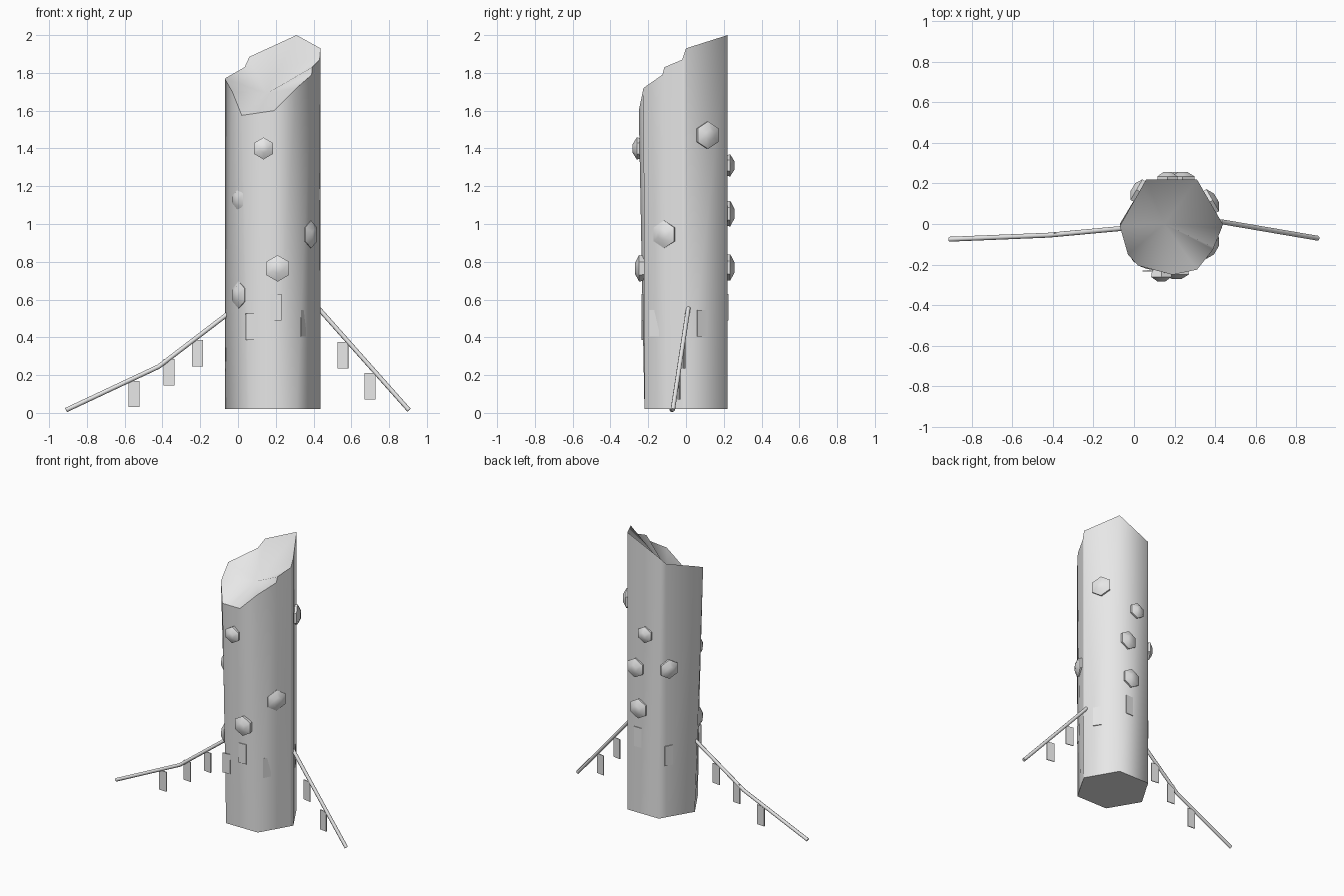
import bpy, bmesh, math
from mathutils import Vector, Matrix

if "Cube" in bpy.data.objects:
    bpy.data.objects.remove(bpy.data.objects["Cube"], do_unlink=True)

grey = bpy.data.materials.new("pale_grey")
grey.use_nodes = True
grey.diffuse_color = (0.8, 0.8, 0.8, 1)
grey.node_tree.nodes["Principled BSDF"].inputs["Base Color"].default_value = (0.8, 0.8, 0.8, 1)

CENTRE = Vector((0.185, 0, 0))
APOTHEM = 0.22
FLOOR = 0.02


def finish(name, bm, smooth_angle=None):
    """Turn a bmesh into a coloured object."""
    bmesh.ops.recalc_face_normals(bm, faces=bm.faces)
    mesh = bpy.data.meshes.new(name)
    bm.to_mesh(mesh)
    bm.free()
    mesh.materials.append(grey)
    obj = bpy.data.objects.new(name, mesh)
    bpy.context.collection.objects.link(obj)
    if smooth_angle:
        bpy.ops.object.select_all(action='DESELECT')
        obj.select_set(True)
        bpy.context.view_layer.objects.active = obj
        bpy.ops.object.shade_smooth_by_angle(angle=math.radians(smooth_angle))
    return obj


def side_frame(side, along, z, out=0.0):
    """Matrix on a trunk side: local x runs sideways, y up, z outward."""
    a = math.radians(side)
    n = Vector((math.cos(a), math.sin(a), 0))
    t = Vector((-n.y, n.x, 0))
    # the front sides lean outward a little with height
    lean = 0.019 * z if side == -90 else 0.0
    p = CENTRE + n * (APOTHEM + lean + out) + t * along + Vector((0, 0, z))
    return Matrix.Translation(p) @ Matrix((t, (0, 0, 1), n)).transposed().to_4x4()


# Trunk: broken rim above a six-sided foot; each rim point has its foot point
rim = [(0.437, 0, 1.93), (0.31, 0.22, 2.0), (0.06, 0.22, 1.885), (0.035, 0.175, 1.83),
       (-0.07, -0.01, 1.77), (-0.03, -0.15, 1.70), (0.02, -0.205, 1.575),
       (0.19, -0.25, 1.60), (0.31, -0.225, 1.72), (0.39, -0.125, 1.79),
       (0.393, -0.115, 1.83), (0.432, -0.02, 1.87)]
foot = [(0.437, 0), (0.31, 0.22), (0.06, 0.22), (0.035, 0.175), (-0.07, 0), (0.01, -0.135),
        (0.06, -0.22), (0.19, -0.22), (0.31, -0.22), (0.372, -0.115), (0.378, -0.105), (0.427, -0.02)]
bm = bmesh.new()
top = [bm.verts.new(p) for p in rim]
low = [bm.verts.new((x, y, FLOOR)) for x, y in foot]
hollow = bm.verts.new((0.15, 0.0, 1.69))
for i in range(len(rim)):
    j = (i + 1) % len(rim)
    bm.faces.new((low[i], low[j], top[j], top[i]))
    bm.faces.new((top[i], top[j], hollow))
bm.faces.new(low)
finish("trunk", bm, 62)

# Knobs: shallow six-sided caps given as (side angle, sideways offset, height, radius)
knobs = [(-90, -0.05, 1.40, 0.058), (-90, 0.025, 0.765, 0.07),
         (-150, 0.04, 1.13, 0.07), (-150, 0.04, 0.625, 0.072),
         (-30, 0.0, 0.945, 0.073), (30, 0.0, 1.47, 0.073),
         (90, 0.02, 1.31, 0.058), (90, -0.055, 1.055, 0.068),
         (90, -0.03, 0.77, 0.07), (150, -0.06, 1.08, 0.068)]
for side, along, z, r in knobs:
    bm = bmesh.new()
    rings = []
    for radius, depth in ((r * 0.92, -0.02), (r, 0.014), (r * 0.4, 0.036)):
        rings.append([bm.verts.new((radius * math.sin(k * math.pi / 3),
                                    radius * math.cos(k * math.pi / 3), depth)) for k in range(6)])
    for a, b in zip(rings, rings[1:]):
        for k in range(6):
            bm.faces.new((a[k], a[(k + 1) % 6], b[(k + 1) % 6], b[k]))
    bm.faces.new(rings[0])
    bm.faces.new(rings[-1])
    bm.transform(side_frame(side, along, z))
    finish("knob", bm, 50)


# Ropes: thin poles running from the trunk to the ground
def rope(name, points, radius=0.012, sides=8):
    bm = bmesh.new()
    pts = [Vector(p) for p in points]
    rings = []
    for i, p in enumerate(pts):
        d = (pts[min(i + 1, len(pts) - 1)] - pts[max(i - 1, 0)]).normalized()
        m = Matrix.Translation(p) @ d.to_track_quat('Z', 'Y').to_matrix().to_4x4()
        rings.append([bm.verts.new(m @ Vector((radius * math.cos(k * math.tau / sides),
                                               radius * math.sin(k * math.tau / sides), 0)))
                      for k in range(sides)])
    for a, b in zip(rings, rings[1:]):
        for k in range(sides):
            bm.faces.new((a[k], a[(k + 1) % sides], b[(k + 1) % sides], b[k]))
    bm.faces.new(rings[0])
    bm.faces.new(rings[-1])
    finish(name, bm, 50)


long_rope = [(-0.04, -0.02, 0.535), (-0.42, -0.055, 0.245), (-0.91, -0.075, 0.015)]
short_rope = [(0.425, 0.012, 0.555), (0.905, -0.07, 0.015)]
rope("right_rope", long_rope)
rope("left_rope", short_rope)


# Tags: thin upright slips, hanging from the ropes or set on the trunk
def tag(name, matrix, width=0.058, height=0.14, thick=0.006):
    bm = bmesh.new()
    bmesh.ops.create_cube(bm, size=1, matrix=matrix @ Matrix.Diagonal((width, height, thick, 1)))
    finish(name, bm)


for x, y, z, turn in ((-0.55, -0.061, 0.10, -3), (-0.365, -0.05, 0.215, -5), (-0.215, -0.037, 0.315, -5),
                      (0.555, -0.011, 0.305, -10), (0.70, -0.036, 0.14, -10)):
    upright = Matrix.Rotation(math.radians(turn), 4, 'Z') @ Matrix.Rotation(math.pi / 2, 4, 'X')
    tag("hanging_tag", Matrix.Translation((x, y, z)) @ upright)

for side, along, z in ((-90, -0.115, 0.455), (-90, 0.015, 0.56), (-30, -0.065, 0.475),
                       (30, -0.03, 0.475), (90, -0.04, 0.56), (150, -0.06, 0.46), (-150, 0.02, 0.465)):
    tag("trunk_tag", side_frame(side, along, z, 0.002) @ Matrix.Rotation(math.radians(2), 4, 'Y'))
